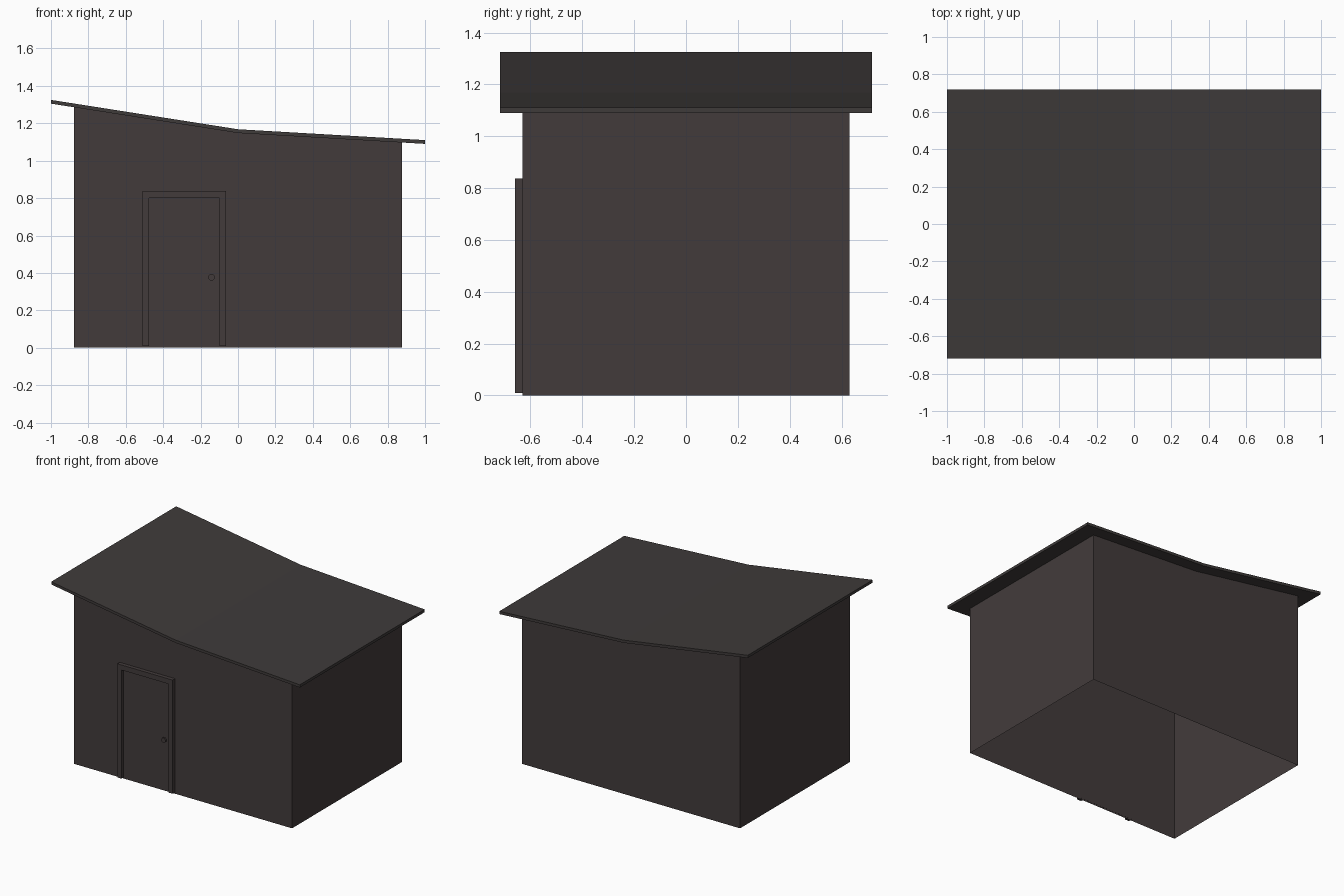
import bpy, math

if "Cube" in bpy.data.objects:
    bpy.data.objects.remove(bpy.data.objects["Cube"])


def material(name, rgb):
    m = bpy.data.materials.new(name)
    m.diffuse_color = (*rgb, 1)
    m.use_nodes = True
    m.node_tree.nodes["Principled BSDF"].inputs["Base Color"].default_value = m.diffuse_color
    return m


WALL = material("dark wall brown", (0.055, 0.044, 0.044))
ROOF = material("dark roof grey", (0.049, 0.043, 0.042))


def extrude_profile(name, profile, y0, y1, mat, sides=None, caps=True):
    """Extrude an (x, z) outline along y; sides limits which edges get a face."""
    n = len(profile)
    verts = [(x, y, z) for y in (y0, y1) for x, z in profile]
    sides = range(n) if sides is None else sides
    faces = [(i + n, (i + 1) % n + n, (i + 1) % n, i) for i in sides]
    if caps:
        faces += [tuple(range(n)), tuple(range(2 * n - 1, n - 1, -1))]
    mesh = bpy.data.meshes.new(name)
    mesh.from_pydata(verts, [], faces)
    mesh.materials.append(mat)
    ob = bpy.data.objects.new(name, mesh)
    bpy.context.collection.objects.link(ob)
    return ob


def rect(x0, x1, z0, z1):
    return [(x0, z0), (x1, z0), (x1, z1), (x0, z1)]


# Roof: thin slab with one shallow bend
LEFT, MID, RIGHT, T = 1.325, 1.168, 1.11, 0.02
extrude_profile("roof", [(-1, LEFT - T), (0, MID - T), (1, RIGHT - T),
                         (1, RIGHT), (0, MID), (-1, LEFT)], -0.718, 0.718, ROOF)

# Walls: thin shell, open at the bottom and closed by the roof
W = 0.877
zl = MID - T + (LEFT - MID) * W
zr = MID - T - (MID - RIGHT) * W
extrude_profile("walls", [(-W, 0), (W, 0), (W, zr), (0, MID - T), (-W, zl)],
                -0.631, 0.631, WALL, sides=(1, 4))

# Door frame: an arch-shaped outline standing proud of the front wall
frame = [(-0.51, 0.01), (-0.476, 0.01), (-0.476, 0.80), (-0.099, 0.80),
         (-0.099, 0.01), (-0.065, 0.01), (-0.065, 0.837), (-0.51, 0.837)]
extrude_profile("door_frame", frame, -0.659, -0.630, WALL)

# Door panel set back inside the frame
extrude_profile("door_panel", rect(-0.476, -0.099, 0.01, 0.80), -0.636, -0.630, WALL)

# Door knob with a short stem
for name, r, y0, y1 in (("knob_stem", 0.009, -0.645, -0.634),
                        ("door_knob", 0.018, -0.656, -0.643)):
    ring = [(-0.142 + r * math.cos(a * math.pi / 4 + math.pi / 8),
             0.377 + r * math.sin(a * math.pi / 4 + math.pi / 8)) for a in range(8)]
    extrude_profile(name, ring, y0, y1, WALL)
